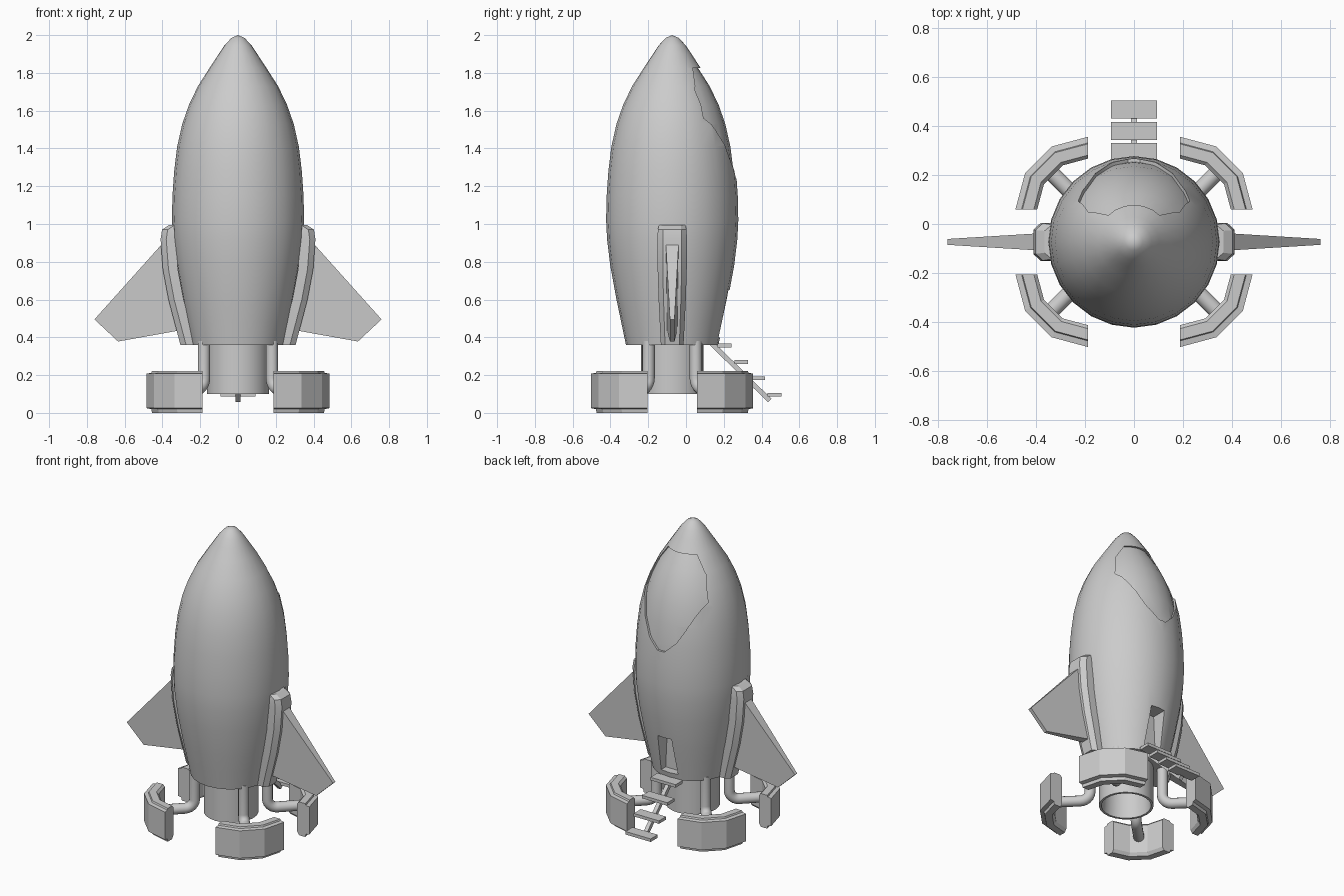
import bpy, bmesh, math
from mathutils import Vector, Matrix

if "Cube" in bpy.data.objects:
    bpy.data.objects.remove(bpy.data.objects["Cube"])

CY = -0.073  # body axis in y


def finish(bm, name, smooth=None):
    bmesh.ops.remove_doubles(bm, verts=bm.verts, dist=1e-5)
    bmesh.ops.recalc_face_normals(bm, faces=bm.faces)
    me = bpy.data.meshes.new(name)
    bm.to_mesh(me)
    bm.free()
    ob = bpy.data.objects.new(name, me)
    bpy.context.collection.objects.link(ob)
    if smooth:
        shade(ob, smooth)
    return ob


def shade(ob, angle):
    bpy.ops.object.select_all(action='DESELECT')
    ob.select_set(True)
    bpy.context.view_layer.objects.active = ob
    bpy.ops.object.shade_smooth_by_angle(angle=math.radians(angle))


def lathe(name, profile, steps=24, smooth=None):
    bm = bmesh.new()
    vs = [bm.verts.new((r, CY, z)) for r, z in profile]
    es = [bm.edges.new(p) for p in zip(vs, vs[1:])]
    bmesh.ops.spin(bm, geom=vs + es, cent=(0, CY, 0), axis=(0, 0, 1),
                   angle=2 * math.pi, steps=steps)
    return finish(bm, name, smooth)


def loft(name, rings, smooth=None):
    bm = bmesh.new()
    rows = [[bm.verts.new(p) for p in ring] for ring in rings]
    n = len(rows[0])
    for a, b in zip(rows, rows[1:]):
        for i in range(n):
            j = (i + 1) % n
            bm.faces.new((a[i], a[j], b[j], b[i]))
    bm.faces.new(rows[0])
    bm.faces.new(rows[-1])
    return finish(bm, name, smooth)


def boolean(ob, cutter, op):
    m = ob.modifiers.new("cut", 'BOOLEAN')
    m.object, m.operation, m.solver = cutter, op, 'EXACT'
    bpy.context.view_layer.objects.active = ob
    bpy.ops.object.modifier_apply(modifier=m.name)


def box(name, size, loc, tilt=0):
    bm = bmesh.new()
    mat = Matrix.Translation(loc) @ Matrix.Rotation(tilt, 4, 'X') @ Matrix.Diagonal((*size, 1))
    bmesh.ops.create_cube(bm, size=1, matrix=mat)
    return finish(bm, name)


# hull
hull = [(0.245, 0.36), (0.27, 0.48), (0.295, 0.6), (0.328, 0.78), (0.345, 0.92), (0.35, 1.02),
        (0.347, 1.15), (0.338, 1.28), (0.322, 1.41), (0.295, 1.53), (0.26, 1.63), (0.212, 1.73),
        (0.148, 1.83), (0.102, 1.9), (0.072, 1.945), (0.035, 1.985), (0, 2.0)]
body = lathe("hull", [(0, 0.36)] + hull)

# rear window: pocket in the hull with a slightly sunken pane
half = [(0.105, 1.825), (0.185, 1.71), (0.228, 1.56), (0.19, 1.49), (0.15, 1.4), (0.1, 1.31), (0.025, 1.24)]
outline = half + [(-x, z) for x, z in reversed(half)]
cutter = loft("window_cutter", [[(x, y, z) for x, z in outline] for y in (-0.03, 0.6)])
boolean(body, cutter, 'DIFFERENCE')
pane = lathe("window", [(0, 0.36)] + [(max(r - 0.014, 0), z - (0.01 if r < 0.1 else 0)) for r, z in hull])
boolean(pane, cutter, 'INTERSECT')
bm = bmesh.new()
bm.from_mesh(pane.data)
bmesh.ops.delete(bm, geom=[f for f in bm.faces if f.normal.y < 0.05], context='FACES')
bm.to_mesh(pane.data)
bm.free()
bpy.data.objects.remove(cutter)

# doorway recess
cutter = loft("door_cutter", [[(-0.062, y, 0.4), (0.062, y, 0.4), (0.05, y, 0.65), (-0.05, y, 0.65)]
                              for y in (0.125, 0.5)])
boolean(body, cutter, 'DIFFERENCE')
bpy.data.objects.remove(cutter)
shade(body, 30)
shade(pane, 30)

# engine nozzle
lathe("engine_nozzle", [(0.165, 0.37), (0.165, 0.1), (0.15, 0.1), (0.14, 0.33), (0, 0.33)], smooth=30)

# fins and their root fairings
fin_pts = [(0.37, 0.93, 0.036), (0.76, 0.495, 0.012), (0.635, 0.378, 0.012), (0.29, 0.44, 0.028)]
fair = [(0.36, 0.305, 0.06, 0.038), (0.6, 0.368, 0.072, 0.046), (0.76, 0.398, 0.077, 0.05),
        (0.92, 0.41, 0.078, 0.05), (0.97, 0.402, 0.076, 0.048), (0.995, 0.365, 0.07, 0.045)]
for side, s in (("left", -1), ("right", 1)):
    loft(side + "_fin", [[(s * x, CY + k * t, z) for x, z, t in fin_pts] for k in (-1, 1)])
    loft(side + "_fin_fairing",
         [[(s * (xo - 0.08), CY - wi, z), (s * (xo - 0.03), CY - wi, z), (s * xo, CY - wo, z),
           (s * xo, CY + wo, z), (s * (xo - 0.03), CY + wi, z), (s * (xo - 0.08), CY + wi, z)]
          for z, xo, wi, wo in fair], smooth=20)

# four landing legs: bent pipe and a three-segment curved foot
section = [(0.208, 0.02), (0.222, 0.004), (0.268, 0.004), (0.272, 0.02), (0.297, 0.025), (0.297, 0.208),
           (0.272, 0.212), (0.268, 0.222), (0.222, 0.222), (0.208, 0.208)]
path = [(0, 0.38)]
path += [(0.06 - 0.06 * math.cos(a), 0.185 - 0.06 * math.sin(a))
         for a in (math.radians(15 * i) for i in range(7))]
path += [(0.215, 0.125)]
for yn, sy in (("front", -1), ("back", 1)):
    for xn, sx in (("left", -1), ("right", 1)):
        name = yn + "_" + xn
        c = Vector((0.187 * sx, CY + 0.132 * sy, 0))
        loft(name + "_foot",
             [[(c.x + sx * r * math.cos(a), c.y + sy * r * math.sin(a), z - 0.004) if z < 0.01 else
               (c.x + sx * r * math.cos(a), c.y + sy * r * math.sin(a), z) for r, z in section]
              for a in (math.radians(30 * i) for i in range(4))])
        # pipe swept as rings along the bent path
        q = math.sqrt(0.5)
        rings = []
        for i, (d, z) in enumerate(path):
            d0, z0 = path[max(i - 1, 0)]
            d1, z1 = path[min(i + 1, len(path) - 1)]
            if i == 1:
                d0, z0, d1, z1 = 0, 1, 0, 0
            ang = math.atan2(d1 - d0, z0 - z1)
            ring = []
            for k in range(14):
                a = 2 * math.pi * k / 14
                u, v = 0.033 * math.cos(a), 0.033 * math.sin(a)
                dd, zz = d + u * math.cos(ang), z + u * math.sin(ang)
                ring.append((sx * (0.18 + q * (dd - v)), CY + sy * (0.125 + q * (dd + v)), zz))
            rings.append(ring)
        loft(name + "_leg", rings, smooth=35)

# boarding ladder
for i in range(4):
    box("ladder_step_%d" % (i + 1), (0.186, 0.074, 0.02), (0, 0.205 + 0.0875 * i, 0.357 - 0.087 * i))
box("ladder_rail", (0.026, 0.44, 0.026), (0, 0.286, 0.22), math.radians(-44.5))
